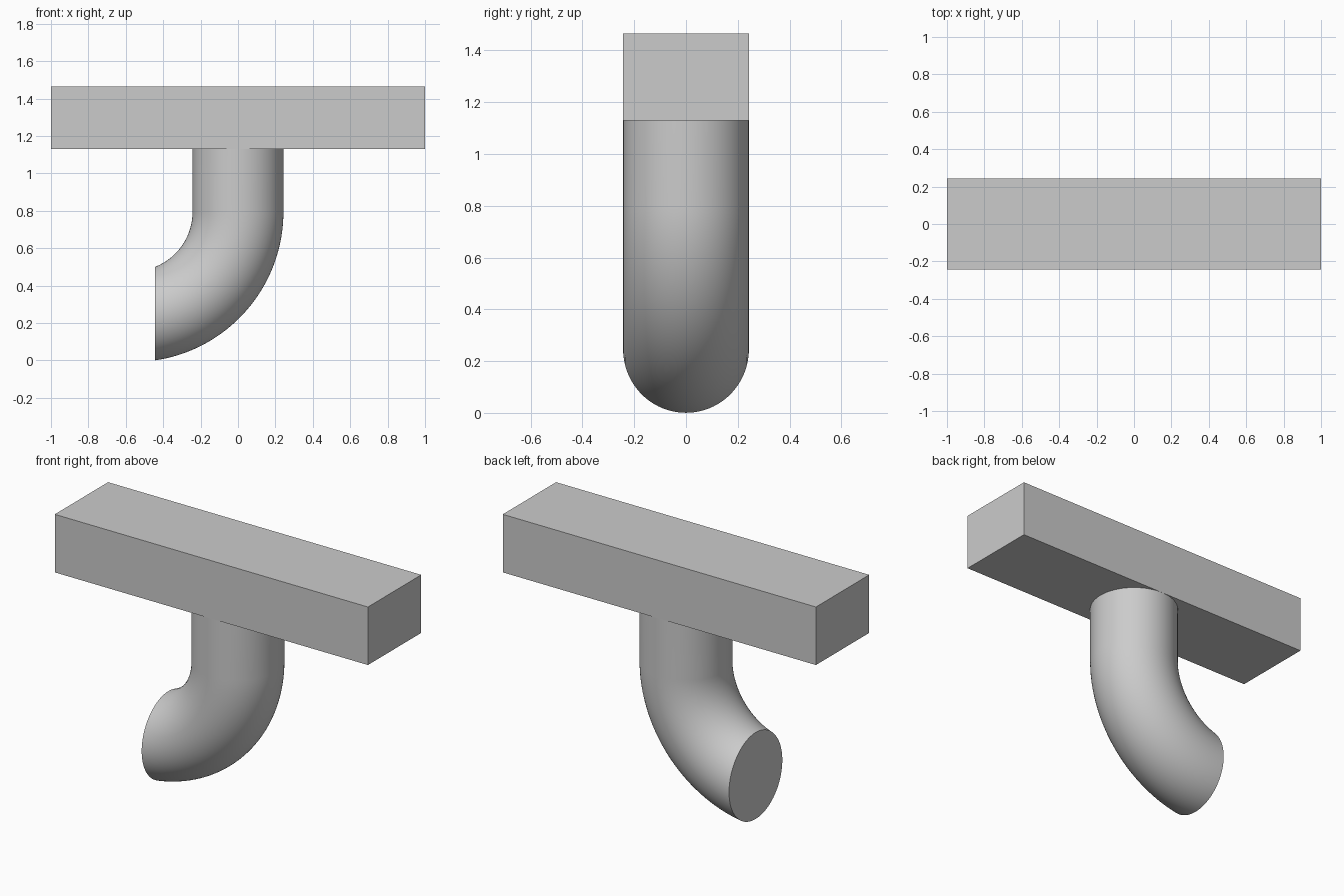
import bpy
import bmesh
from math import pi, cos, sin
from mathutils import Vector

cube = bpy.data.objects.get("Cube")
if cube:
    bpy.data.objects.remove(cube, do_unlink=True)

RADIUS = 0.243       # pipe radius, also half the beam depth
BEAM_LOW, BEAM_TOP = 1.13, 1.465
BEND_X, BEND_Z = -0.56, 0.795   # centre of the bend
CUT_X = -0.445       # vertical cut at the open end
SIDES, STEPS = 96, 48

grey = bpy.data.materials.new("plain grey")
grey.use_nodes = True
colour = (0.6, 0.6, 0.6, 1)
grey.diffuse_color = colour
grey.node_tree.nodes["Principled BSDF"].inputs["Base Color"].default_value = colour


def make_object(name, bm):
    bmesh.ops.recalc_face_normals(bm, faces=bm.faces)
    mesh = bpy.data.meshes.new(name)
    bm.to_mesh(mesh)
    bm.free()
    mesh.materials.append(grey)
    obj = bpy.data.objects.new(name, mesh)
    bpy.context.collection.objects.link(obj)
    return obj


# Crossbeam
bm = bmesh.new()
bmesh.ops.create_cube(bm, size=1)
bmesh.ops.scale(bm, vec=(2, 2 * RADIUS, BEAM_TOP - BEAM_LOW), verts=bm.verts)
bmesh.ops.translate(bm, vec=(0, 0, (BEAM_TOP + BEAM_LOW) / 2), verts=bm.verts)
make_object("crossbeam", bm)

# Curved pipe: straight neck, then a quarter bend swept past the cut
bm = bmesh.new()


def add_ring(centre, outward):
    return [bm.verts.new(centre + RADIUS * (cos(a) * outward + sin(a) * Vector((0, 1, 0))))
            for a in (2 * pi * i / SIDES for i in range(SIDES))]


rings = [add_ring(Vector((0, 0, BEAM_LOW)), Vector((1, 0, 0)))]
for s in range(STEPS + 1):
    angle = pi / 2 * s / STEPS
    outward = Vector((cos(angle), 0, -sin(angle)))
    rings.append(add_ring(Vector((BEND_X, 0, BEND_Z)) - BEND_X * outward, outward))
for a, b in zip(rings, rings[1:]):
    for i in range(SIDES):
        j = (i + 1) % SIDES
        bm.faces.new((a[i], a[j], b[j], b[i]))

# Trim the end with a vertical plane and close it
cut = bmesh.ops.bisect_plane(bm, geom=bm.verts[:] + bm.edges[:] + bm.faces[:],
                             plane_co=(CUT_X, 0, 0), plane_no=(-1, 0, 0), clear_outer=True)
rim = [e for e in cut["geom_cut"] if isinstance(e, bmesh.types.BMEdge)]
bmesh.ops.contextual_create(bm, geom=rim)
pipe = make_object("curved_pipe", bm)

bpy.ops.object.select_all(action="DESELECT")
pipe.select_set(True)
bpy.context.view_layer.objects.active = pipe
bpy.ops.object.shade_smooth_by_angle(angle=pi / 6)
